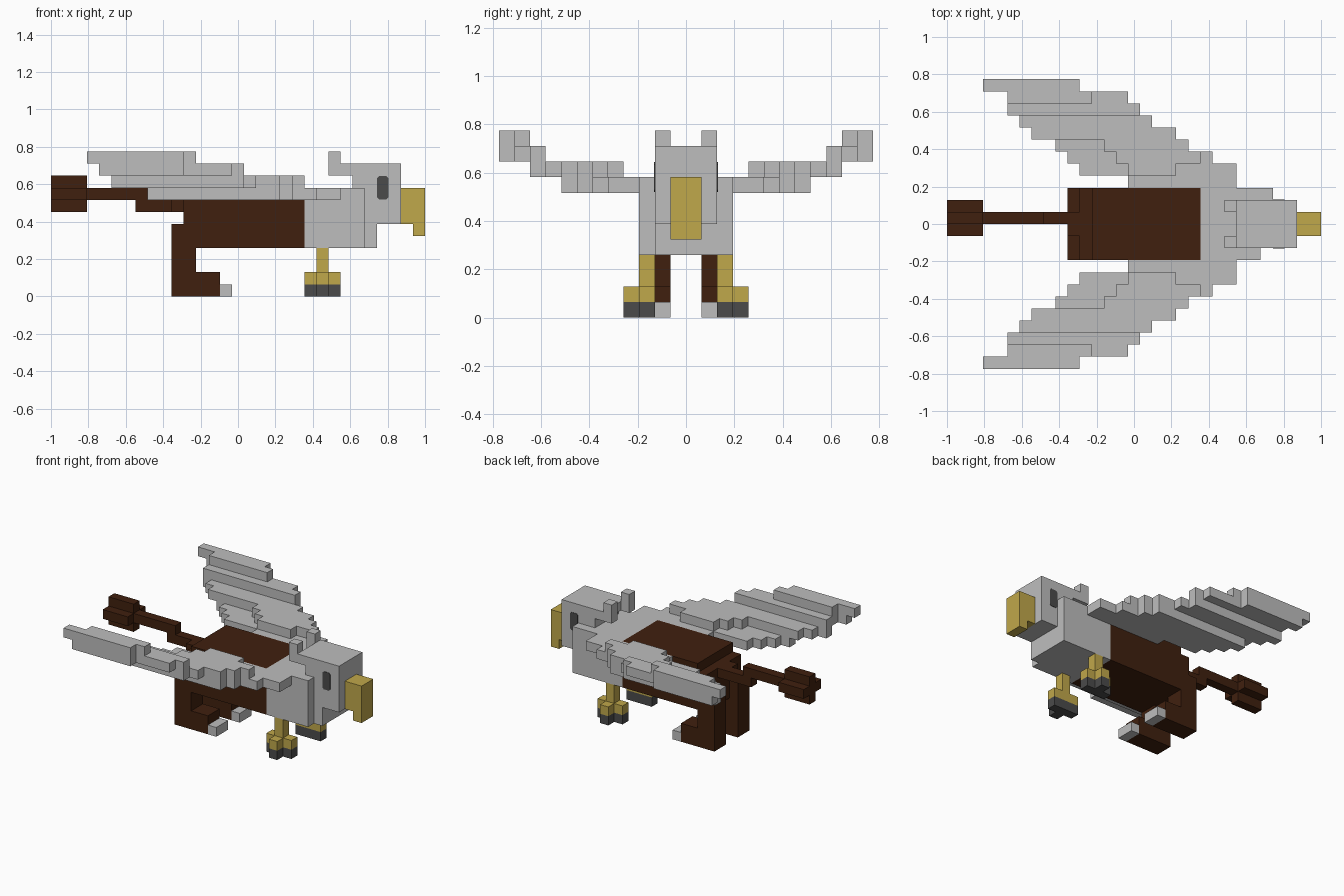
import bpy, bmesh

if "Cube" in bpy.data.objects:
    bpy.data.objects.remove(bpy.data.objects["Cube"], do_unlink=True)

U = 2 / 31  # one block; x counts blocks from the tail tip, y from the centre, z from the ground


def material(name, rgb):
    m = bpy.data.materials.new(name)
    m.use_nodes = True
    m.diffuse_color = (*rgb, 1)
    m.node_tree.nodes["Principled BSDF"].inputs["Base Color"].default_value = (*rgb, 1)
    return m


grey = material("light grey feathers", (0.515, 0.515, 0.515))
brown = material("dark brown fur", (0.051, 0.0145, 0.0045))
gold = material("golden yellow", (0.527, 0.392, 0.07))
dark = material("charcoal", (0.07, 0.07, 0.07))


def finish(name, bm, mat):
    bmesh.ops.recalc_face_normals(bm, faces=bm.faces)
    me = bpy.data.meshes.new(name)
    bm.to_mesh(me)
    bm.free()
    me.materials.append(mat)
    ob = bpy.data.objects.new(name, me)
    bpy.context.collection.objects.link(ob)
    return ob


def blocks(name, mat, boxes, side=1):
    """Join boxes given as (x0, x1, y0, y1, z0, z1) in block units; side=-1 mirrors y."""
    bm = bmesh.new()
    for x0, x1, y0, y1, z0, z1 in boxes:
        vs = bmesh.ops.create_cube(bm, size=1)["verts"]
        for v in vs:
            v.co.x = (x1 if v.co.x > 0 else x0) * U - 1
            v.co.y = (y1 if v.co.y > 0 else y0) * U * side
            v.co.z = (z1 if v.co.z > 0 else z0) * U
    return finish(name, bm, mat)


# Trunk, chest and tail
blocks("body", brown, [(12, 21, -3, 3, 4, 9), (11, 12, -3, 3, 4, 8)])
blocks("chest", grey, [(21, 26, -3, 3, 4, 9), (26, 27, -2, 3, 4, 6), (26, 27, 2, 3, 6, 9)])
blocks("tail", brown, [(10, 11, -1, 1, 7, 8), (7, 10, 0, 1, 7, 8), (3, 8, 0, 1, 8, 9)])
blocks("tail_tuft", brown, [(0, 3, -1, 2, 8, 9), (0, 3, 0, 1, 9, 10), (0, 3, 0, 1, 7, 8)])

# Head and beak
blocks("head", grey, [(25, 29, -2, 2, 6, 11), (24, 25, -2, 2, 10, 11)])
blocks("beak", gold, [(29, 30, -1, 1, 6, 9), (30, 31, -1, 1, 5, 9)])

# Wing rows: (y, x start, x end, z bottom, z top), stepping up and back towards the tip
WING = [
    (3, 15, 24, 8, 9), (4, 11, 24, 8, 9), (4, 15, 19, 9, 10),
    (5, 10, 22, 8, 9), (5, 14, 21, 9, 10), (6, 9, 20, 8, 9), (6, 13, 20, 9, 10),
    (7, 8, 19, 8, 9), (7, 7, 19, 9, 10), (8, 6, 17, 9, 10), (9, 5, 16, 9, 11),
    (10, 5, 15, 10, 11), (10, 5, 12, 11, 12), (11, 4, 11, 10, 11), (11, 3, 11, 11, 12),
]

for side, label in ((1, "far"), (-1, "near")):
    blocks(label + "_wing", grey, [(a, b, y, y + 1, z0, z1) for y, a, b, z0, z1 in WING], side)
    blocks(label + "_ear", grey, [(23, 24, 1, 2, 10, 12)], side)

    # Hind leg with paw and claw
    blocks(label + "_hind_leg", brown,
           [(10, 11, 1, 3, 2, 6), (11, 12, 1, 3, 2, 4), (10, 14, 1, 3, 0, 2)], side)
    blocks(label + "_hind_claw", grey, [(14, 15, 1, 3, 0, 1)], side)

    # Front leg with three toes and dark talons
    toes = [(21, 24, 2, 3), (22, 23, 3, 4)]
    blocks(label + "_front_leg", gold,
           [(22, 23, 2, 3, 2, 4)] + [(*t, 1, 2) for t in toes], side)
    blocks(label + "_talons", dark, [(*t, 0, 1) for t in toes], side)

    # Eye plate with clipped corners
    bm = bmesh.new()
    cx, cz, w, h, c = 27.5 * U - 1, 9 * U, 0.03, 0.062, 0.01
    outline = [(w, h - c), (w - c, h), (c - w, h), (-w, h - c),
               (-w, c - h), (c - w, -h), (w - c, -h), (w, c - h)]
    face = bm.faces.new([bm.verts.new((cx + x, side * (2 * U - 0.002), cz + z)) for x, z in outline])
    ext = bmesh.ops.extrude_face_region(bm, geom=[face])["geom"]
    for v in ext:
        if isinstance(v, bmesh.types.BMVert):
            v.co.y += side * 0.005
    finish(label + "_eye", bm, dark)
